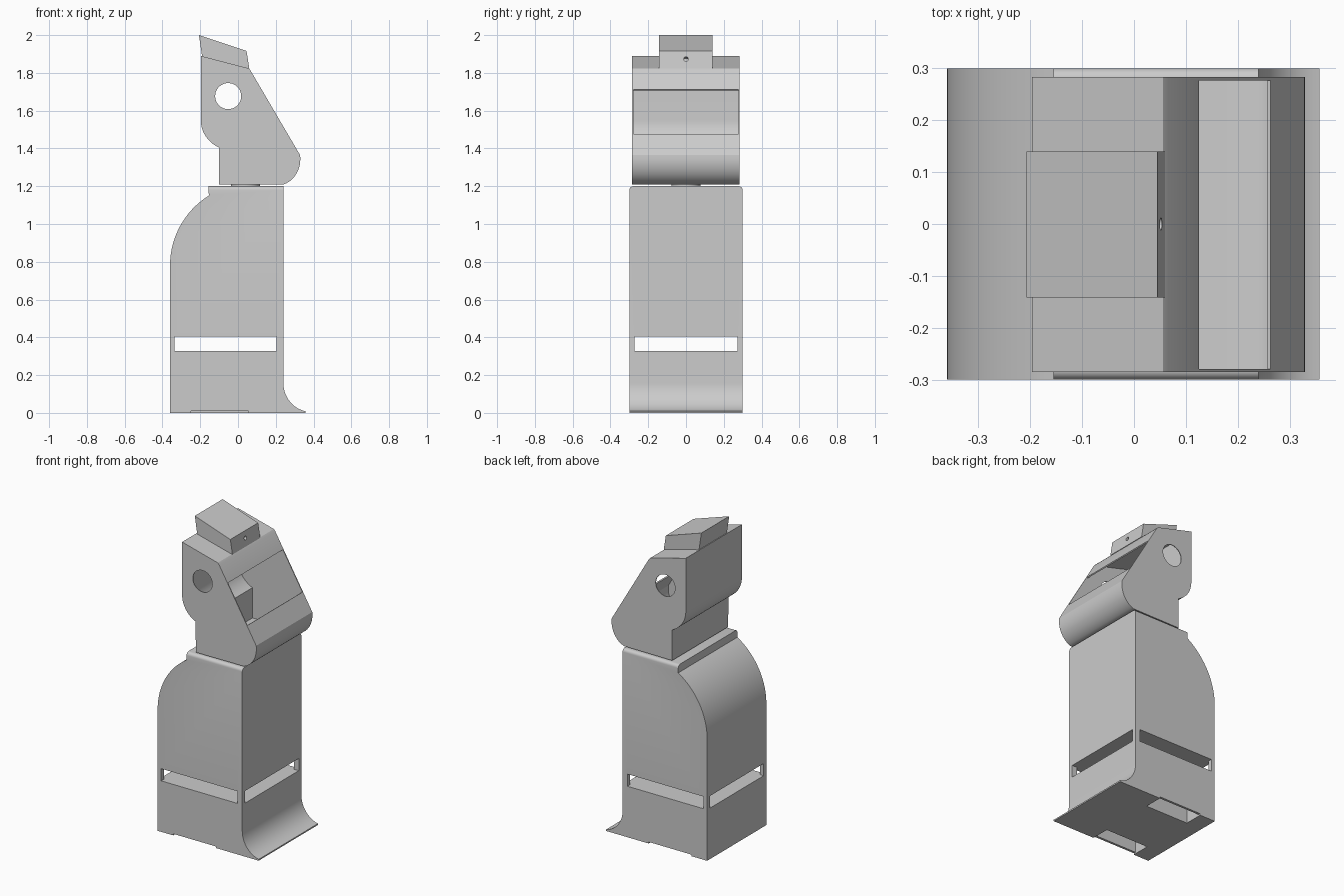
import bpy, bmesh, math
from mathutils import Vector

cube = bpy.data.objects.get("Cube")
if cube:
    bpy.data.objects.remove(cube, do_unlink=True)

GREY = (0.6, 0.6, 0.6, 1)
mat = bpy.data.materials.new("plain grey")
mat.use_nodes = True
mat.diffuse_color = GREY
mat.node_tree.nodes["Principled BSDF"].inputs["Base Color"].default_value = GREY


def finish(name, bm):
    bmesh.ops.recalc_face_normals(bm, faces=bm.faces)
    me = bpy.data.meshes.new(name)
    bm.to_mesh(me)
    bm.free()
    me.materials.append(mat)
    ob = bpy.data.objects.new(name, me)
    bpy.context.collection.objects.link(ob)
    return ob


def prism(name, pts, y0, y1, round_z=None):
    """Extrude an x-z profile along y; optionally round the side edges at one height."""
    bm = bmesh.new()
    face = bm.faces.new([bm.verts.new((x, y0, z)) for x, z in pts])
    ext = bmesh.ops.extrude_face_region(bm, geom=[face])
    verts = [g for g in ext["geom"] if isinstance(g, bmesh.types.BMVert)]
    bmesh.ops.translate(bm, verts=verts, vec=(0, y1 - y0, 0))
    if round_z:
        edges = [e for e in bm.edges
                 if all(abs(v.co.z - round_z) < 1e-4 for v in e.verts)
                 and abs(e.verts[0].co.y - e.verts[1].co.y) < 1e-4]
        bmesh.ops.bevel(bm, geom=edges, offset=0.02, segments=5, profile=0.5, affect='EDGES')
    return finish(name, bm)


def box(name, x0, x1, y0, y1, z0, z1):
    return prism(name, [(x0, z0), (x1, z0), (x1, z1), (x0, z1)], y0, y1)


def cylinder(name, centre, radius, depth, axis, sides=40):
    bm = bmesh.new()
    bmesh.ops.create_cone(bm, cap_ends=True, segments=sides,
                          radius1=radius, radius2=radius, depth=depth)
    turn = Vector((0, 0, 1)).rotation_difference(Vector(axis)).to_matrix()
    bmesh.ops.rotate(bm, verts=bm.verts, matrix=turn)
    bmesh.ops.translate(bm, verts=bm.verts, vec=centre)
    return finish(name, bm)


def arc(cx, cz, rx, rz, a0, a1, n=14):
    angles = [math.radians(a0 + (a1 - a0) * i / n) for i in range(n + 1)]
    return [(cx + rx * math.cos(a), cz + rz * math.sin(a)) for a in angles]


def inset(pts, t):
    """Offset a counter-clockwise profile inwards by t."""
    out = []
    for i, p in enumerate(pts):
        p = Vector(p)
        d0 = (p - Vector(pts[i - 1])).normalized()
        d1 = (Vector(pts[(i + 1) % len(pts)]) - p).normalized()
        n0, n1 = Vector((-d0.y, d0.x)), Vector((-d1.y, d1.x))
        q = p + (n0 + n1) * t / (1 + n0.dot(n1))
        out.append((q.x, q.y))
    return out


def cut(ob, *cutters):
    bpy.context.view_layer.objects.active = ob
    for c in cutters:
        c.hide_render = True
        mod = ob.modifiers.new("cut", 'BOOLEAN')
        mod.operation, mod.solver, mod.object = 'DIFFERENCE', 'EXACT', c
        bpy.ops.object.modifier_apply(modifier=mod.name)
        bpy.data.objects.remove(c, do_unlink=True)


def smooth(ob):
    bpy.ops.object.select_all(action='DESELECT')
    ob.select_set(True)
    bpy.context.view_layer.objects.active = ob
    bpy.ops.object.shade_smooth_by_angle(angle=math.radians(25))


# Lower body: flared foot, straight sides, rounded shoulder
body_profile = ([(-0.36, 0), (0.357, 0), (0.357, 0.008)]
                + arc(0.385, 0.16, 0.145, 0.154, 259, 180)
                + [(0.24, 1.2), (-0.155, 1.2)]
                + arc(0.0765, 0.78, 0.4365, 0.4365, 122, 180, 20))
body = prism("body", body_profile, -0.3, 0.3, round_z=1.2)
cut(body,
    box("slot_across", -0.335, 0.205, -1, 1, 0.327, 0.405),
    box("slot_along", -1, 1, -0.273, 0.273, 0.327, 0.405))

# Underside pockets with a shallow notch through the wall
for s in (-1, 1):
    cut(body,
        box("notch", -0.25, 0.055, *sorted((s * 0.24, s * 0.4)), -0.1, 0.01),
        box("pocket", -0.25, 0.055, *sorted((s * 0.18, s * 0.285)), -0.1, 0.15))
smooth(body)

# Neck disc
smooth(cylinder("neck", (0.04, 0, 1.205), 0.077, 0.03, (0, 0, 1)))

# Hollow head with rounded chin and stepped back
head_profile = ([(-0.1, 1.208)]
                + arc(0.21, 1.345, 0.12, 0.14, 285, 368, 12)
                + [(0.066, 1.813), (0.056, 1.824), (-0.197, 1.89)]
                + arc(-0.03, 1.55, 0.167, 0.16, 180, 245, 12))
head = prism("head", head_profile, -0.285, 0.283)
opening = [(0.10, 1.695), (0.225, 1.455), (0.35, 1.525), (0.21, 1.77)]
cut(head,
    prism("hollow", inset(head_profile, 0.008), -0.28, 0.278),
    prism("opening", opening, -0.279, 0.277),
    cylinder("side_hole", (-0.052, 0, 1.677), 0.069, 1, (0, 1, 0)))
smooth(head)

# Sloping block on top with a small socket in its end
top_block = prism("top_block",
                  [(-0.19, 1.888), (0.06, 1.823), (0.045, 1.916), (-0.207, 2.0)],
                  -0.142, 0.14)
cut(top_block, cylinder("socket", (0.05, 0, 1.873), 0.012, 0.1, (1, 0, 0.16), 20))
smooth(top_block)
